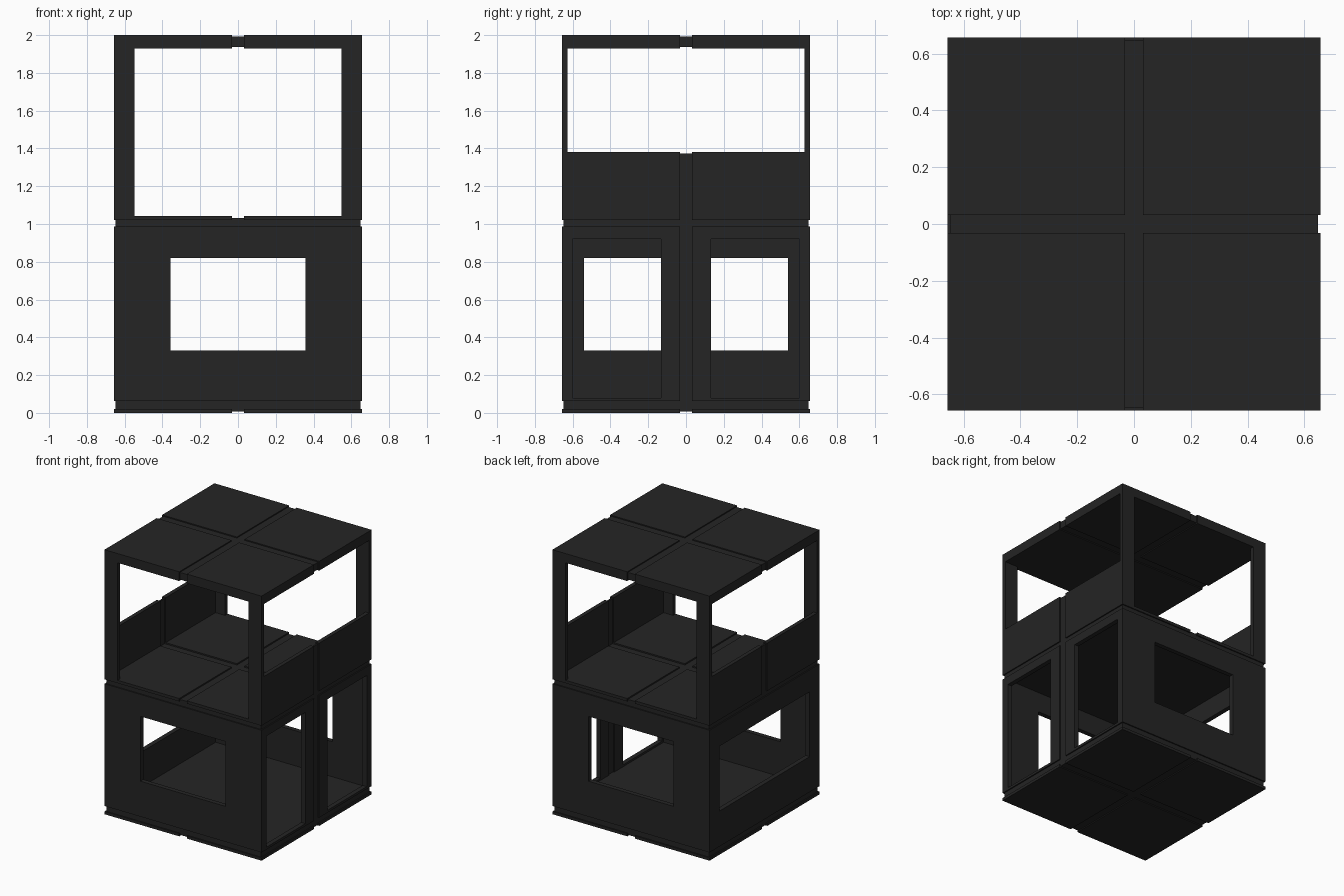
import bpy, bmesh
from math import radians
from mathutils import Matrix

if "Cube" in bpy.data.objects:
    bpy.data.objects.remove(bpy.data.objects["Cube"])

H = 0.657      # half width of the building
G = 0.032      # half width of the grooves between tiles
C = H - 0.009  # half width of the recessed cores
T = 0.035      # wall thickness
P = 0.03       # post and parapet thickness

dark = bpy.data.materials.new("dark_grey")
dark.diffuse_color = (0.018, 0.018, 0.018, 1)
dark.use_nodes = True
dark.node_tree.nodes["Principled BSDF"].inputs["Base Color"].default_value = dark.diffuse_color


def finish(name, bm):
    me = bpy.data.meshes.new(name)
    bm.to_mesh(me)
    bm.free()
    me.materials.append(dark)
    ob = bpy.data.objects.new(name, me)
    bpy.context.collection.objects.link(ob)
    return ob


def boxes(name, items):
    """One object from boxes given as (x0, x1, y0, y1, z0, z1)."""
    bm = bmesh.new()
    for x0, x1, y0, y1, z0, z1 in items:
        m = Matrix.Translation(((x0 + x1) / 2, (y0 + y1) / 2, (z0 + z1) / 2))
        s = Matrix.Diagonal((abs(x1 - x0), abs(y1 - y0), z1 - z0, 1))
        bmesh.ops.create_cube(bm, size=1, matrix=m @ s)
    return finish(name, bm)


def wall(name, angle, outer, hole):
    """Flat wall with one rectangular opening, facing -y and turned about z."""
    us = [outer[0], hole[0], hole[1], outer[1]]
    zs = [outer[2], hole[2], hole[3], outer[3]]
    bm = bmesh.new()
    v = [[bm.verts.new((u, -H, z)) for u in us] for z in zs]
    for j in range(3):
        for i in range(3):
            if (i, j) != (1, 1):
                bm.faces.new((v[j][i], v[j][i + 1], v[j + 1][i + 1], v[j + 1][i]))
    bmesh.ops.rotate(bm, verts=bm.verts, matrix=Matrix.Rotation(radians(angle), 3, 'Z'))
    bm.normal_update()
    ob = finish(name, bm)
    mod = ob.modifiers.new("thickness", 'SOLIDIFY')
    mod.thickness = T
    mod.offset = -1


def slab(name, core, tile):
    """Recessed core plate with four tiles separated by a cross groove."""
    boxes(name + "_core", [(-C, C, -C, C, *core)])
    q = ((-H, -G), (G, H))
    boxes(name + "_tiles", [(*x, *y, *tile) for x in q for y in q])


# Horizontal slabs
slab("base", (0.008, 0.065), (0, 0.021))
slab("upper_floor", (0.975, 1.032), (1.02, 1.042))
slab("roof", (1.938, 1.992), (1.93, 2.0))

# Lower storey: window walls on the front, back and left
Z0, Z1, I = 0.062, 0.986, H - T
wall("front_wall", 0, (-H, H, Z0, Z1), (-0.357, 0.357, 0.33, 0.82))
wall("back_wall", 180, (-H, H, Z0, Z1), (-0.357, 0.357, 0.33, 0.82))
wall("left_wall", -90, (-I, I, Z0, Z1), (-0.54, 0.54, 0.33, 0.82))

# Right side: two doorways either side of a recessed strip
wall("right_wall_front", 90, (-I, -G, Z0, Z1), (-0.6, -0.133, 0.08, 0.92))
wall("right_wall_back", 90, (G, I, Z0, Z1), (0.133, 0.6, 0.08, 0.92))
boxes("right_wall_strip", [(I + 0.008, C, -G, G, Z0, Z1)])

# Upper storey: flat corner posts and side parapets
for sx, side in ((-1, "left"), (1, "right")):
    for sy, end in ((-1, "front"), (1, "back")):
        boxes(f"post_{end}_{side}",
              [(sx * (H - 0.11), sx * H, sy * (H - P), sy * H, 1.042, 1.93)])
        boxes(f"parapet_{end}_{side}",
              [(sx * (H - P), sx * H, sy * G, sy * (H - P), 1.042, 1.382)])
    boxes(f"parapet_core_{side}",
          [(sx * (H - P + 0.009), sx * C, -G, G, 1.03, 1.374)])
